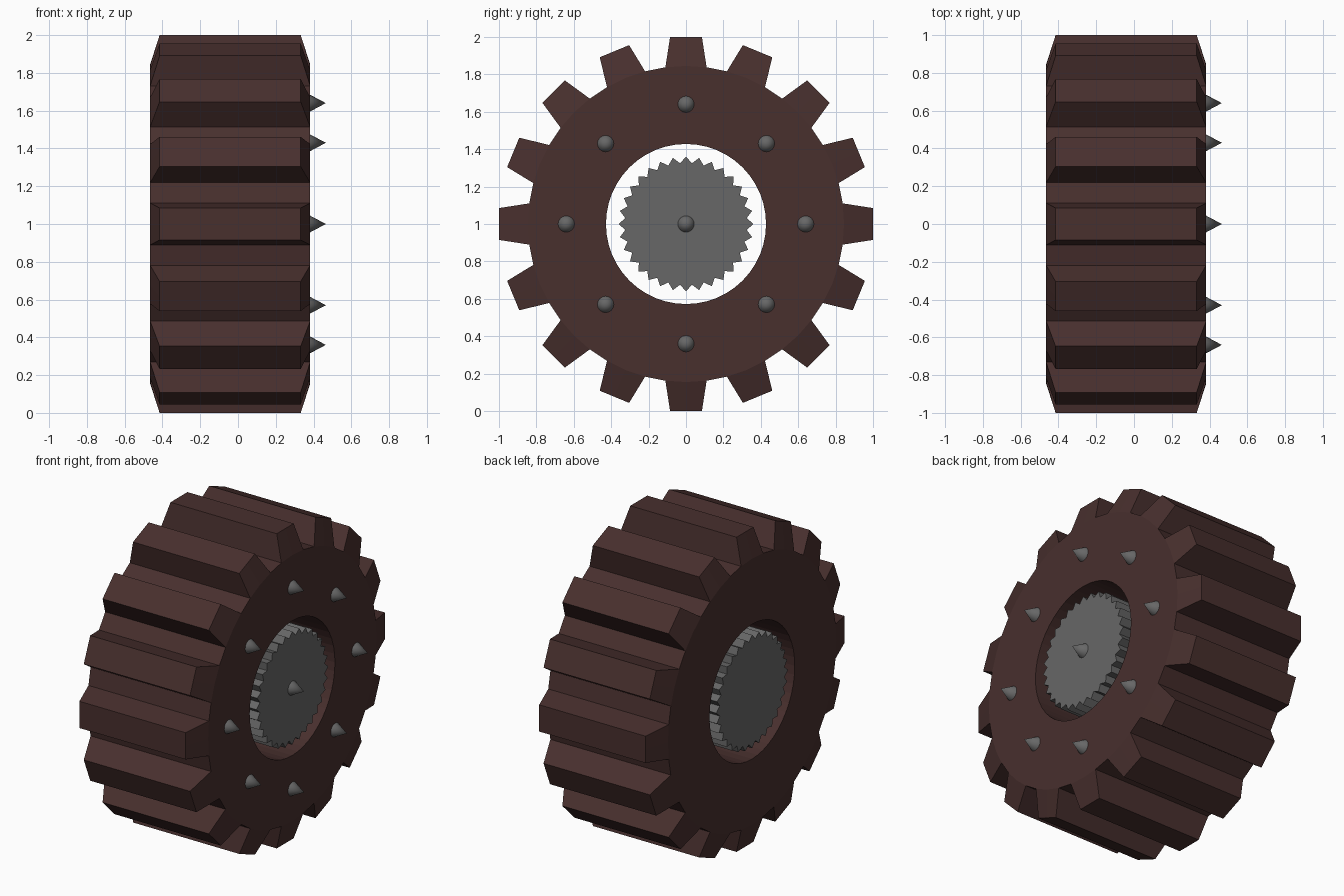
import bpy, bmesh
from math import sin, cos, pi

if "Cube" in bpy.data.objects:
    bpy.data.objects.remove(bpy.data.objects["Cube"])

BACK, FRONT = -0.465, 0.382
CENTRE_Z = 1.0


def material(name, rgb):
    m = bpy.data.materials.new(name)
    m.diffuse_color = (*rgb, 1)
    m.use_nodes = True
    m.node_tree.nodes["Principled BSDF"].inputs["Base Color"].default_value = m.diffuse_color
    return m


brown = material("dark_brown", (0.065, 0.029, 0.027))
steel = material("dark_grey", (0.135, 0.135, 0.135))


def finish(bm, name, mat):
    bmesh.ops.recalc_face_normals(bm, faces=bm.faces)
    mesh = bpy.data.meshes.new(name)
    bm.to_mesh(mesh)
    bm.free()
    mesh.materials.append(mat)
    ob = bpy.data.objects.new(name, mesh)
    bpy.context.collection.objects.link(ob)
    return ob


def point(x, r, a, side=0.0):
    # polar position around the x axis, with a sideways shift along the rim
    return (x, r * cos(a) - side * sin(a), CENTRE_Z + r * sin(a) + side * cos(a))


# Tyre: 48-sided ring with 16 tapered lugs, two rim segments per lug
def tyre():
    bm = bmesh.new()
    n, rim, hole, tip, half, inset = 48, 0.845, 0.428, 1.0, 0.085, 0.05
    angles = [2 * pi * i / n for i in range(n)]
    outer = [[bm.verts.new(point(x, rim, a)) for a in angles] for x in (BACK, FRONT)]
    inner = [[bm.verts.new(point(x, hole, a)) for a in angles] for x in (BACK, FRONT)]
    for i in range(n):
        j = (i + 1) % n
        bm.faces.new((inner[0][i], inner[0][j], inner[1][j], inner[1][i]))
        for k in (0, 1):
            bm.faces.new((inner[k][i], inner[k][j], outer[k][j], outer[k][i]))
        if i % 3 == 1:
            bm.faces.new((outer[0][i], outer[0][j], outer[1][j], outer[1][i]))
    for i in range(0, n, 3):
        base = [i - 1, i, (i + 1) % n]
        top = [[bm.verts.new(point(x, tip, angles[i], s * half)) for s in (-1, 0, 1)]
               for x in (BACK + inset, FRONT - inset)]
        for s in (0, 1):
            bm.faces.new((top[0][s], top[0][s + 1], top[1][s + 1], top[1][s]))
            for k in (0, 1):
                bm.faces.new((outer[k][base[s]], outer[k][base[s + 1]],
                              top[k][s + 1], top[k][s]))
        for s in (0, 2):
            bm.faces.new((outer[0][base[s]], outer[1][base[s]], top[1][s], top[0][s]))
    return finish(bm, "lugged_tyre", brown)


# Hub: solid core with 32 pointed teeth, clear of the tyre
def hub():
    bm = bmesh.new()
    n = 64
    ends = [[bm.verts.new(point(x, 0.326 if i % 2 else 0.36, 2 * pi * i / n))
             for i in range(n)] for x in (BACK, FRONT)]
    for e in ends:
        bm.faces.new(e)
    for i in range(n):
        j = (i + 1) % n
        bm.faces.new((ends[0][i], ends[0][j], ends[1][j], ends[1][i]))
    return finish(bm, "toothed_hub", steel)


# Spikes: cones on the outer face only
def spike(name, y, z):
    bpy.ops.mesh.primitive_cone_add(vertices=16, radius1=0.044, depth=0.083,
                                    location=(FRONT + 0.0415, y, CENTRE_Z + z),
                                    rotation=(0, pi / 2, 0))
    ob = bpy.context.object
    ob.name = name
    ob.data.materials.append(steel)
    bpy.ops.object.shade_smooth_by_angle()


tyre()
hub()
spike("hub_spike", 0, 0)
for k in range(8):
    r = 0.608 if k % 2 else 0.64
    spike(f"tyre_spike_{k + 1}", r * cos(k * pi / 4), r * sin(k * pi / 4))
